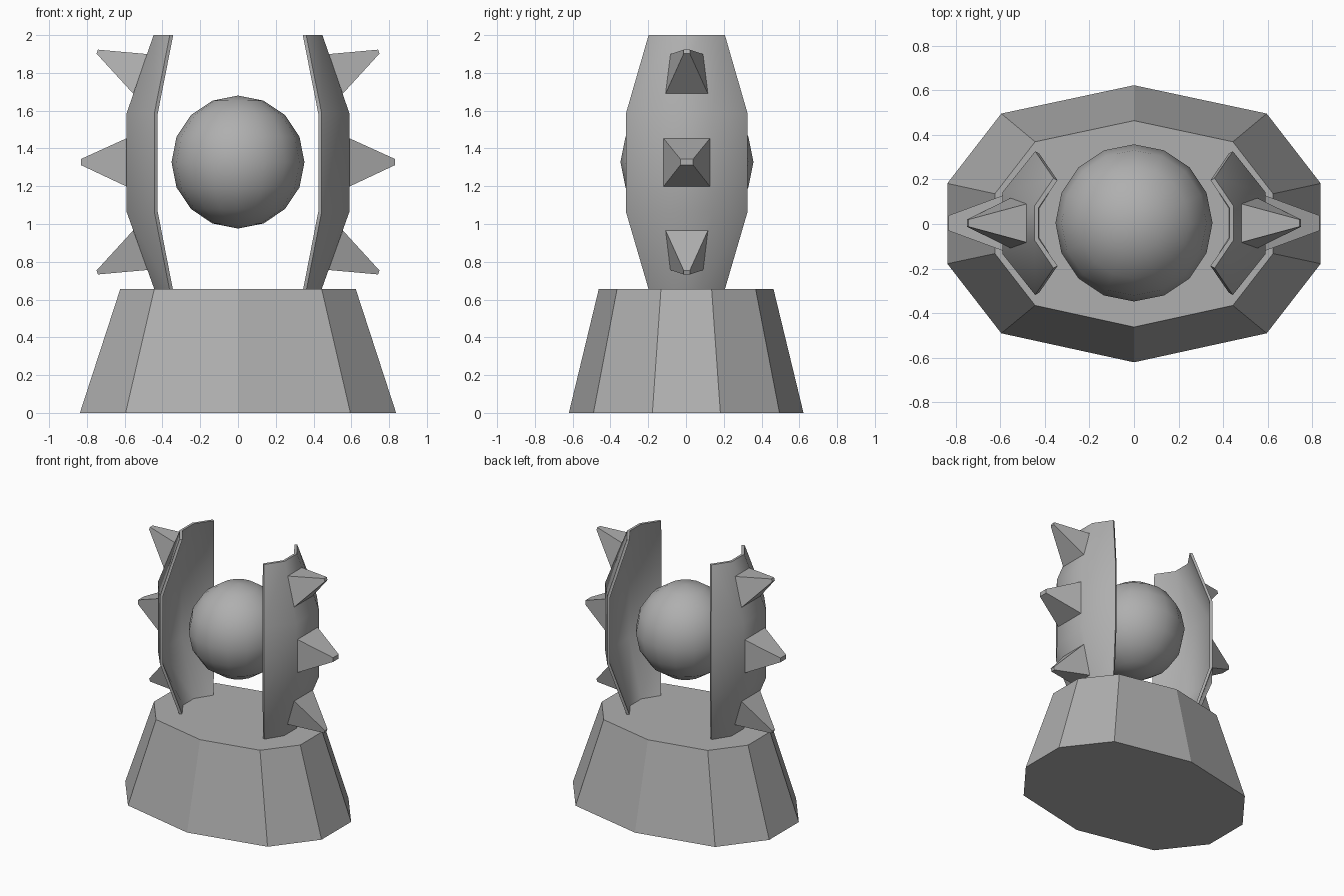
import bpy
import bmesh
import math

if "Cube" in bpy.data.objects:
    bpy.data.objects.remove(bpy.data.objects["Cube"])

# One dark grey material for every part
GREY = bpy.data.materials.new("dark_grey")
GREY.diffuse_color = (0.43, 0.43, 0.43, 1)
GREY.use_nodes = True
GREY.node_tree.nodes["Principled BSDF"].inputs["Base Color"].default_value = GREY.diffuse_color


def loft(name, loops, smooth_angle=None):
    """Join stacked closed loops of points into a capped solid."""
    bm = bmesh.new()
    rows = [[bm.verts.new(p) for p in loop] for loop in loops]
    n = len(rows[0])
    for a, b in zip(rows, rows[1:]):
        for i in range(n):
            j = (i + 1) % n
            bm.faces.new((a[i], a[j], b[j], b[i]))
    bm.faces.new(rows[0][::-1])
    bm.faces.new(rows[-1])
    bmesh.ops.recalc_face_normals(bm, faces=bm.faces)
    mesh = bpy.data.meshes.new(name)
    bm.to_mesh(mesh)
    bm.free()
    mesh.materials.append(GREY)
    obj = bpy.data.objects.new(name, mesh)
    bpy.context.collection.objects.link(obj)
    if smooth_angle:
        bpy.ops.object.select_all(action='DESELECT')
        bpy.context.view_layer.objects.active = obj
        obj.select_set(True)
        bpy.ops.object.shade_smooth_by_angle(angle=math.radians(smooth_angle))
    return obj


# Ten-sided tapered base
half = [(0, 0.622), (0.595, 0.495), (0.837, 0.182), (0.837, -0.178), (0.595, -0.49), (0, -0.62)]
plan = half + [(-x, y) for x, y in half[4:0:-1]]
loft("base", [[(x * s, y * s, z) for x, y in plan] for s, z in ((1, 0), (0.745, 0.655))])

# Floating sphere
bpy.ops.mesh.primitive_uv_sphere_add(segments=16, ring_count=8, radius=0.352, location=(0, 0.005, 1.328))
orb = bpy.context.object
orb.name = "orb"
orb.data.materials.append(GREY)
bpy.ops.object.shade_smooth()

# Panel levels: z, outer face x, its half width, side edge x, side edge half width
LEVELS = [(0.655, 0.443, 0.075, 0.363, 0.202),
          (1.065, 0.59, 0.138, 0.443, 0.322),
          (1.585, 0.59, 0.138, 0.443, 0.322),
          (2.0, 0.447, 0.075, 0.361, 0.202)]
SHIFT = 0.004


def panel_loop(side, z, xf, wf, xe, we):
    t = 0.018
    outer = [(xe, -we), (xf, -wf), (xf, wf), (xe, we)]
    inner = [(xe - t, we - 0.01), (xf - t, wf - 0.008), (xf - t, -wf + 0.008), (xe - t, -we + 0.01)]
    return [(side * x, y + SHIFT, z) for x, y in outer + inner]


def spike(name, side, low, high, tip_low, tip_high):
    """Four-sided spike; each corner pair is (x, half width, z)."""
    def ring(a, b):
        return [(side * x, y + SHIFT, z) for x, y, z in
                ((a[0], -a[1], a[2]), (a[0], a[1], a[2]), (b[0], b[1], b[2]), (b[0], -b[1], b[2]))]
    loft(name, [ring(low, high), ring(tip_low, tip_high)])


def flip(p):
    return (p[0], p[1], 2 * 1.328 - p[2])


UPPER = [(0.555, 0.112, 1.69), (0.475, 0.088, 1.899), (0.749, 0.016, 1.902), (0.742, 0.016, 1.923)]

# Curved side panels, each with three spikes
for side, tag in ((-1, "left"), (1, "right")):
    loft(tag + "_panel", [panel_loop(side, *lv) for lv in LEVELS], 60)
    spike(tag + "_upper_spike", side, *UPPER)
    spike(tag + "_lower_spike", side, *[flip(p) for p in UPPER])
    spike(tag + "_middle_spike", side, (0.585, 0.125, 1.196), (0.585, 0.125, 1.456),
          (0.832, 0.034, 1.312), (0.832, 0.034, 1.344))
